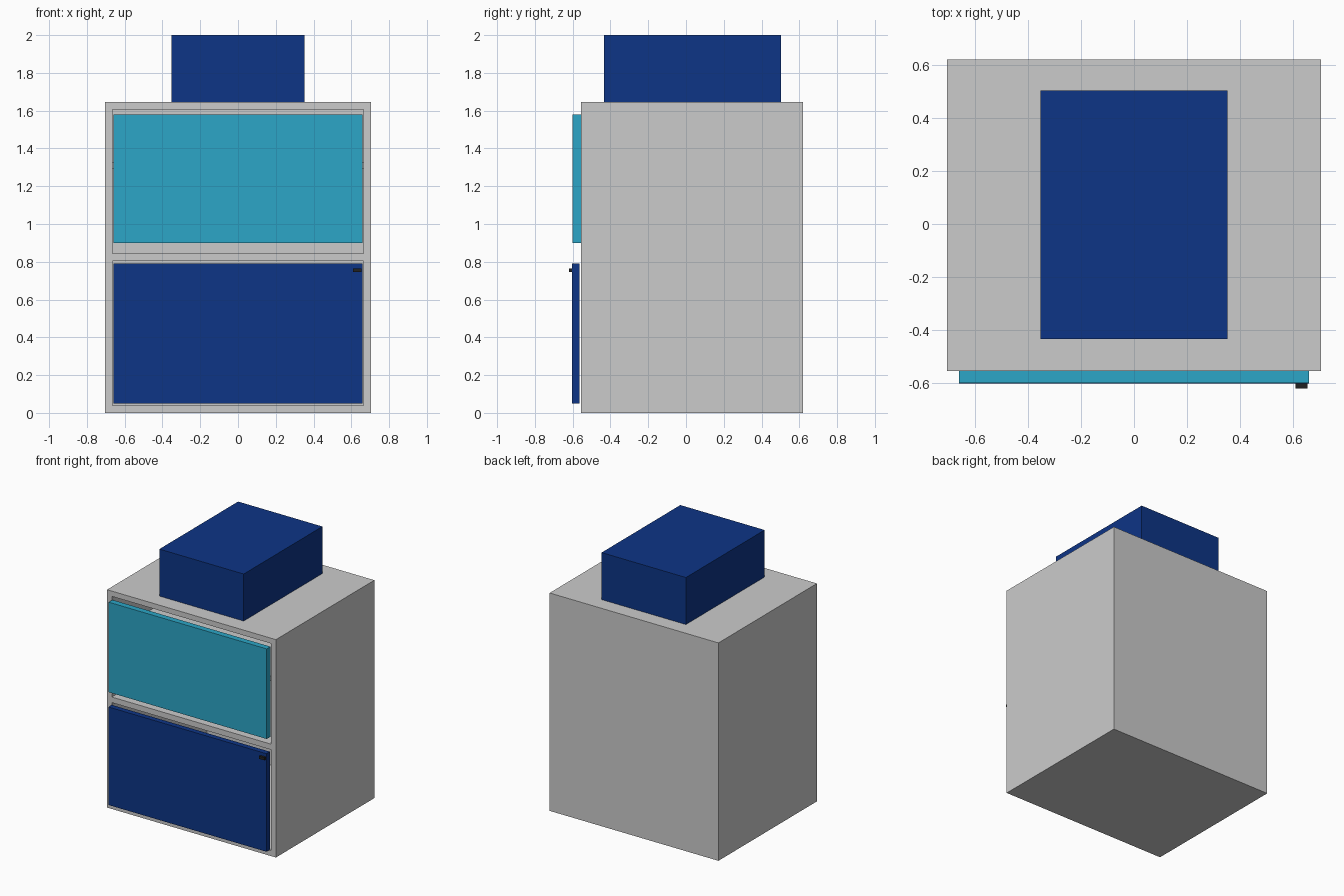
import bpy, bmesh
from mathutils import Matrix

if "Cube" in bpy.data.objects:
    bpy.data.objects.remove(bpy.data.objects["Cube"])


def material(name, rgb):
    m = bpy.data.materials.new(name)
    m.diffuse_color = (*rgb, 1)
    m.use_nodes = True
    m.node_tree.nodes["Principled BSDF"].inputs["Base Color"].default_value = m.diffuse_color
    return m


def add_box(bm, lo, hi):
    size = [b - a for a, b in zip(lo, hi)]
    mid = [(a + b) / 2 for a, b in zip(lo, hi)]
    mat = Matrix.Translation(mid) @ Matrix.Diagonal((*size, 1))
    return bmesh.ops.create_cube(bm, size=1, matrix=mat)["verts"]


def finish(bm, name, mat=None):
    me = bpy.data.meshes.new(name)
    bm.to_mesh(me)
    bm.free()
    ob = bpy.data.objects.new(name, me)
    bpy.context.collection.objects.link(ob)
    if mat:
        me.materials.append(mat)
    return ob


def box(name, lo, hi, mat=None):
    bm = bmesh.new()
    add_box(bm, lo, hi)
    return finish(bm, name, mat)


navy = material("navy", (0.004, 0.035, 0.24))
cyan = material("cyan", (0.025, 0.38, 0.57))
black = material("black", (0.015, 0.015, 0.015))

W, FRONT, BACK, TOP, T = 0.705, -0.555, 0.62, 1.645, 0.04

# Cabinet shell with two compartments cut from the front
cabinet = box("cabinet", (-W, FRONT, 0), (W, BACK, TOP))
for name, z0, z1 in (("lower", T, 0.803), ("upper", 0.845, 1.605)):
    cutter = box(name + "_cutter", (-W + T, FRONT - 0.1, z0), (W - T, BACK - T, z1))
    cutter.hide_render = True
    cutter.hide_viewport = True
    cut = cabinet.modifiers.new(name + "_opening", 'BOOLEAN')
    cut.operation = 'DIFFERENCE'
    cut.solver = 'EXACT'
    cut.object = cutter

# Inner shelf behind the upper panel
box("inner_shelf", (-W + T, -0.5, 1.29), (W - T, BACK - T, 1.326))

# Front panels
box("upper_panel", (-0.66, -0.60, 0.90), (0.66, -0.555, 1.58), cyan)
box("lower_door", (-0.66, -0.603, 0.05), (0.66, -0.563, 0.79), navy)

# Door handle
box("door_handle", (0.61, -0.62, 0.745), (0.655, -0.60, 0.765), black)

# Box on top of the cabinet
box("top_box", (-0.352, -0.435, TOP), (0.352, 0.504, 2.0), navy)
